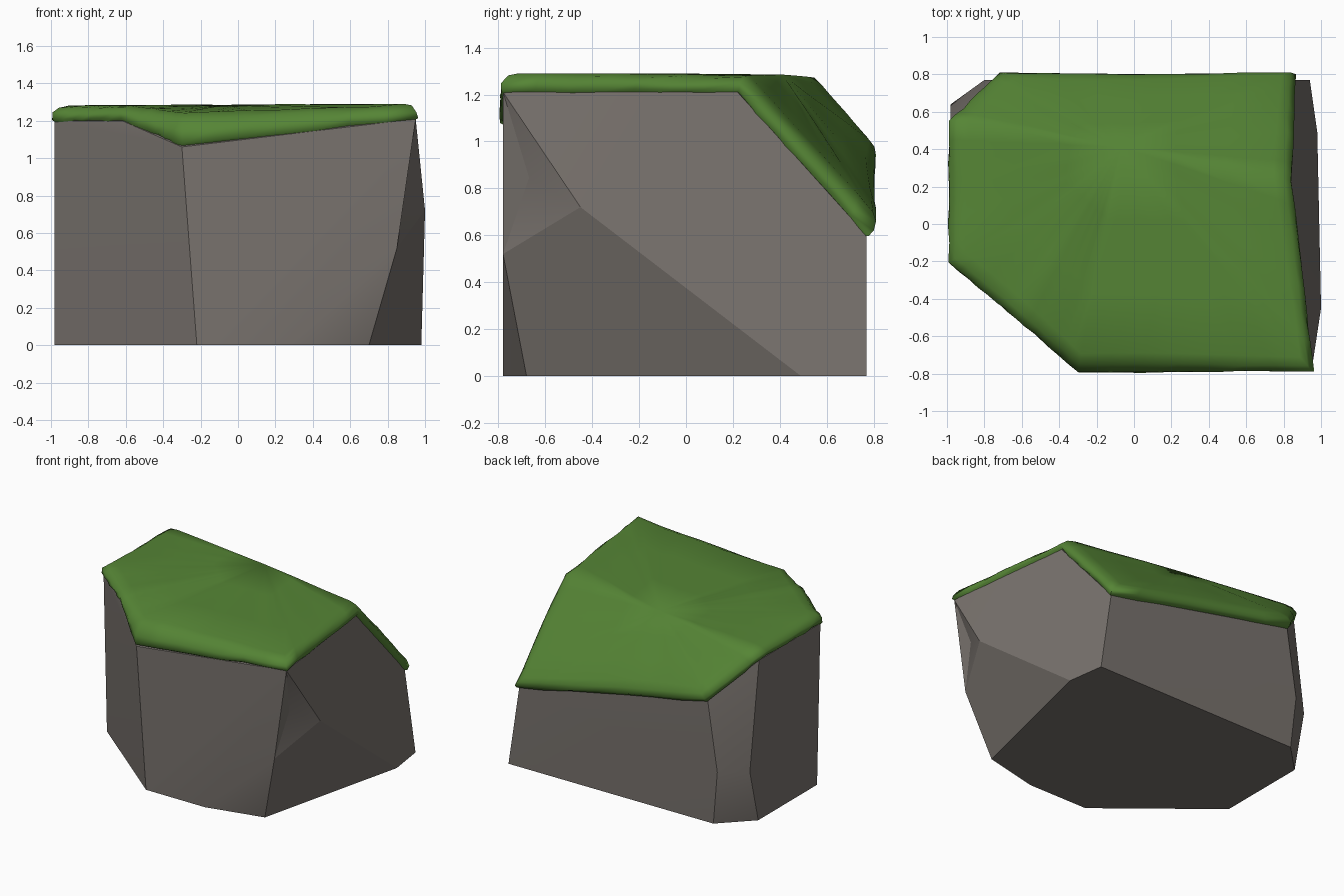
import bpy, bmesh, math, random
from mathutils import Vector

random.seed(4)
cube = bpy.data.objects.get("Cube")
if cube:
    bpy.data.objects.remove(cube, do_unlink=True)


def make_material(name, colour):
    mat = bpy.data.materials.new(name)
    mat.use_nodes = True
    mat.diffuse_color = colour
    mat.node_tree.nodes["Principled BSDF"].inputs["Base Color"].default_value = colour
    return mat


def make_object(name, bm, mat, angle):
    bmesh.ops.recalc_face_normals(bm, faces=bm.faces)
    mesh = bpy.data.meshes.new(name)
    bm.to_mesh(mesh)
    bm.free()
    mesh.materials.append(mat)
    obj = bpy.data.objects.new(name, mesh)
    bpy.context.collection.objects.link(obj)
    bpy.ops.object.select_all(action="DESELECT")
    bpy.context.view_layer.objects.active = obj
    obj.select_set(True)
    bpy.ops.object.shade_smooth_by_angle(angle=math.radians(angle))
    return obj


stone = make_material("warm grey stone", (0.19, 0.17, 0.155, 1))
grass = make_material("grass green", (0.092, 0.235, 0.036, 1))

# Rim shared by the rock and the grass, with the surface direction at each corner
up = Vector((0, 0, 1))
slope = Vector((0.13, 0.74, 0.66)).normalized()
ridge = (up + slope).normalized()
rim = [
    (Vector((0.95, -0.78, 1.21)), up),
    (Vector((0.83, 0.22, 1.21)), ridge),
    (Vector((0.85, 0.77, 0.6)), slope),
    (Vector((-0.72, 0.77, 0.92)), slope),
    (Vector((-0.98, 0.53, 1.2)), ridge),
    (Vector((-0.98, -0.2, 1.2)), up),
    (Vector((-0.62, -0.5, 1.2)), up),
    (Vector((-0.3, -0.78, 1.06)), up),
]

# Rock: faceted block wrapped around its corners
base = [(0.94, 0.77), (0.98, 0.49), (0.7, -0.68), (0.27, -0.78),
        (-0.22, -0.78), (-0.98, -0.16), (-0.98, 0.54), (-0.76, 0.76)]
waist = [(1.0, -0.45, 0.72), (0.85, -0.78, 0.52),
         (-0.98, 0.64, 0.4), (-0.8, 0.77, 0.4)]
bm = bmesh.new()
for point in [p for p, n in rim] + [(x, y, 0) for x, y in base] + waist:
    bm.verts.new(point)
bmesh.ops.convex_hull(bm, input=bm.verts)
bmesh.ops.delete(bm, geom=[v for v in bm.verts if not v.link_faces], context="VERTS")
bmesh.ops.recalc_face_normals(bm, faces=bm.faces)

# Shallow dent beside the front corner
corner = (rim[0][0] + Vector(waist[0]) + Vector(waist[1])) / 3
dent = min(bm.faces, key=lambda f: (f.calc_center_median() - corner).length)
bmesh.ops.poke(bm, faces=[dent], offset=-0.04)
bmesh.ops.dissolve_limit(bm, angle_limit=0.02, verts=bm.verts, edges=bm.edges)
make_object("rock", bm, stone, 20)

# Grass: rings running from under the rim, over the lip and in to the ridge middle
STEPS = 7
anchor = (rim[1][0] + rim[4][0]) / 2
outline = []
for i, (p, n) in enumerate(rim):
    q, m = rim[(i + 1) % len(rim)]
    for s in range(STEPS):
        t = s / STEPS
        outline.append((p.lerp(q, t), n.lerp(m, t).normalized()))

# Each ring: distance inward, height above the rock, roughness
rings_spec = [(0.025, -0.015, 0.01), (-0.012, 0.01, 0.006),
              (-0.01, 0.04, 0.005), (0.03, 0.068, 0.004), (0.09, 0.08, 0.003)]
bm = bmesh.new()


def rough(amount):
    return Vector([random.uniform(-amount, amount) for _ in range(3)])


rings = []
for inward, height, amount in rings_spec:
    ring = []
    for p, n in outline:
        sag = max(0, 1.2 - p.z) * max(0, n.z - 0.95) * 20
        lift = height + max(0, height) * 8 * sag
        pos = p + (anchor - p).normalized() * inward + n * lift
        ring.append(bm.verts.new(pos + rough(amount)))
    rings.append(ring)

crown = anchor + ridge * 0.088
for t in (0.3, 0.65):
    rings.append([bm.verts.new(v.co.lerp(crown, t) + rough(0.003)) for v in rings[4]])
count = len(outline)
for low, high in zip(rings, rings[1:]):
    for i in range(count):
        j = (i + 1) % count
        bm.faces.new((low[i], low[j], high[j], high[i]))
tip = bm.verts.new(crown)
for i in range(count):
    bm.faces.new((rings[-1][i], rings[-1][(i + 1) % count], tip))
make_object("grass_cap", bm, grass, 75)
